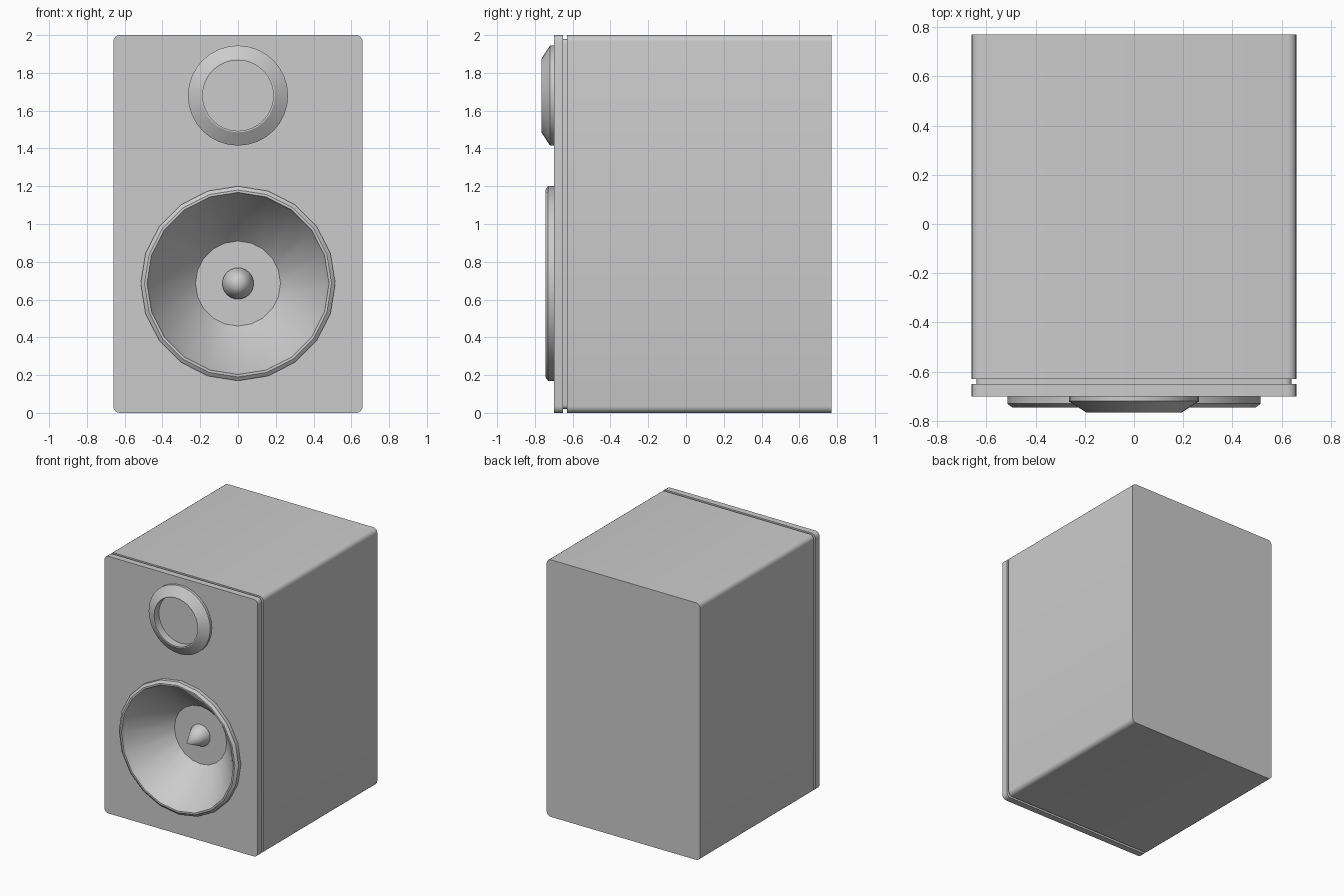
import bpy, bmesh, math

if "Cube" in bpy.data.objects:
    bpy.data.objects.remove(bpy.data.objects["Cube"])


def finish(name, bm):
    bmesh.ops.remove_doubles(bm, verts=bm.verts[:], dist=1e-5)
    bmesh.ops.recalc_face_normals(bm, faces=bm.faces[:])
    mesh = bpy.data.meshes.new(name)
    bm.to_mesh(mesh)
    bm.free()
    ob = bpy.data.objects.new(name, mesh)
    bpy.context.collection.objects.link(ob)
    return ob


def smooth(ob):
    bpy.ops.object.select_all(action='DESELECT')
    ob.select_set(True)
    bpy.context.view_layer.objects.active = ob
    bpy.ops.object.shade_smooth_by_angle(angle=math.radians(30))


def bridge(bm, rings):
    for a, b in zip(rings, rings[1:]):
        n = len(a)
        for i in range(n):
            j = (i + 1) % n
            bm.faces.new((a[i], a[j], b[j], b[i]))


def lathe(name, profile, cz, sides):
    """Turn (radius, y) points around a front-to-back axis at height cz, with end caps."""
    bm = bmesh.new()
    rings = []
    for r, y in profile:
        rings.append([bm.verts.new((r * math.sin(2 * math.pi * i / sides), y,
                                    cz + r * math.cos(2 * math.pi * i / sides)))
                      for i in range(sides)])
    bridge(bm, rings)
    for ring, (r, y) in ((rings[0], profile[0]), (rings[-1], profile[-1])):
        if r > 0.001:
            bm.faces.new(ring)
    return finish(name, bm)


def rounded_rect(inset, radius, steps=4):
    hw, hh = 0.66 - inset, 1.0 - inset
    pts = []
    for k, (sx, sz) in enumerate(((1, 1), (-1, 1), (-1, -1), (1, -1))):
        for s in range(steps + 1):
            a = math.pi / 2 * (k + s / steps)
            pts.append((sx * (hw - radius) + radius * math.cos(a),
                        1 + sz * (hh - radius) + radius * math.sin(a)))
    return pts


# Cabinet with front baffle and shadow groove, lofted front to back
bm = bmesh.new()
rings = []
for y, inset in ((-0.70, 0), (-0.65, 0), (-0.65, 0.02), (-0.63, 0.02), (-0.63, 0), (0.77, 0)):
    rings.append([bm.verts.new((x, y, z)) for x, z in rounded_rect(inset, 0.035 - inset / 2)])
bridge(bm, rings)
bm.faces.new(rings[0])
bm.faces.new(rings[-1])
cabinet = finish("cabinet", bm)

# Opening for the woofer cone
WZ, TZ = 0.685, 1.68
cutter = lathe("woofer_cutter", [(0.495, -0.80), (0.495, -0.70), (0.24, -0.45)], WZ, 20)
cutter.hide_render = True
mod = cabinet.modifiers.new("woofer_opening", 'BOOLEAN')
mod.operation = 'DIFFERENCE'
mod.solver = 'EXACT'
mod.object = cutter
bpy.context.view_layer.objects.active = cabinet
bpy.ops.object.modifier_apply(modifier=mod.name)
bpy.data.objects.remove(cutter)
smooth(cabinet)

# Woofer: chamfered rim, deep cone and flat centre
woofer = lathe("woofer", [(0.515, -0.695), (0.515, -0.73), (0.495, -0.745), (0.482, -0.745),
                          (0.475, -0.72), (0.225, -0.46), (0.0, -0.46)], WZ, 20)
# Remove the hidden back cap so the cone stays open
bm = bmesh.new()
bm.from_mesh(woofer.data)
caps = [f for f in bm.faces if len(f.verts) == 20]
bmesh.ops.delete(bm, geom=caps, context='FACES_ONLY')
bmesh.ops.recalc_face_normals(bm, faces=bm.faces[:])
# Face the shell outward, toward the listener
centre = min(bm.faces, key=lambda f: (f.calc_center_median().x ** 2
                                      + (f.calc_center_median().z - WZ) ** 2))
if centre.normal.y > 0:
    bmesh.ops.reverse_faces(bm, faces=bm.faces[:])
bm.to_mesh(woofer.data)
bm.free()
smooth(woofer)

# Pointed plug in the middle of the woofer
smooth(lathe("phase_plug", [(0.083, -0.455), (0.083, -0.47), (0.0, -0.635)], WZ, 32))

# Tweeter: bevelled ring around a recessed flat disc
smooth(lathe("tweeter", [(0.265, -0.695), (0.265, -0.72), (0.195, -0.765), (0.187, -0.765),
                         (0.187, -0.705), (0.0, -0.705)], TZ, 32))
